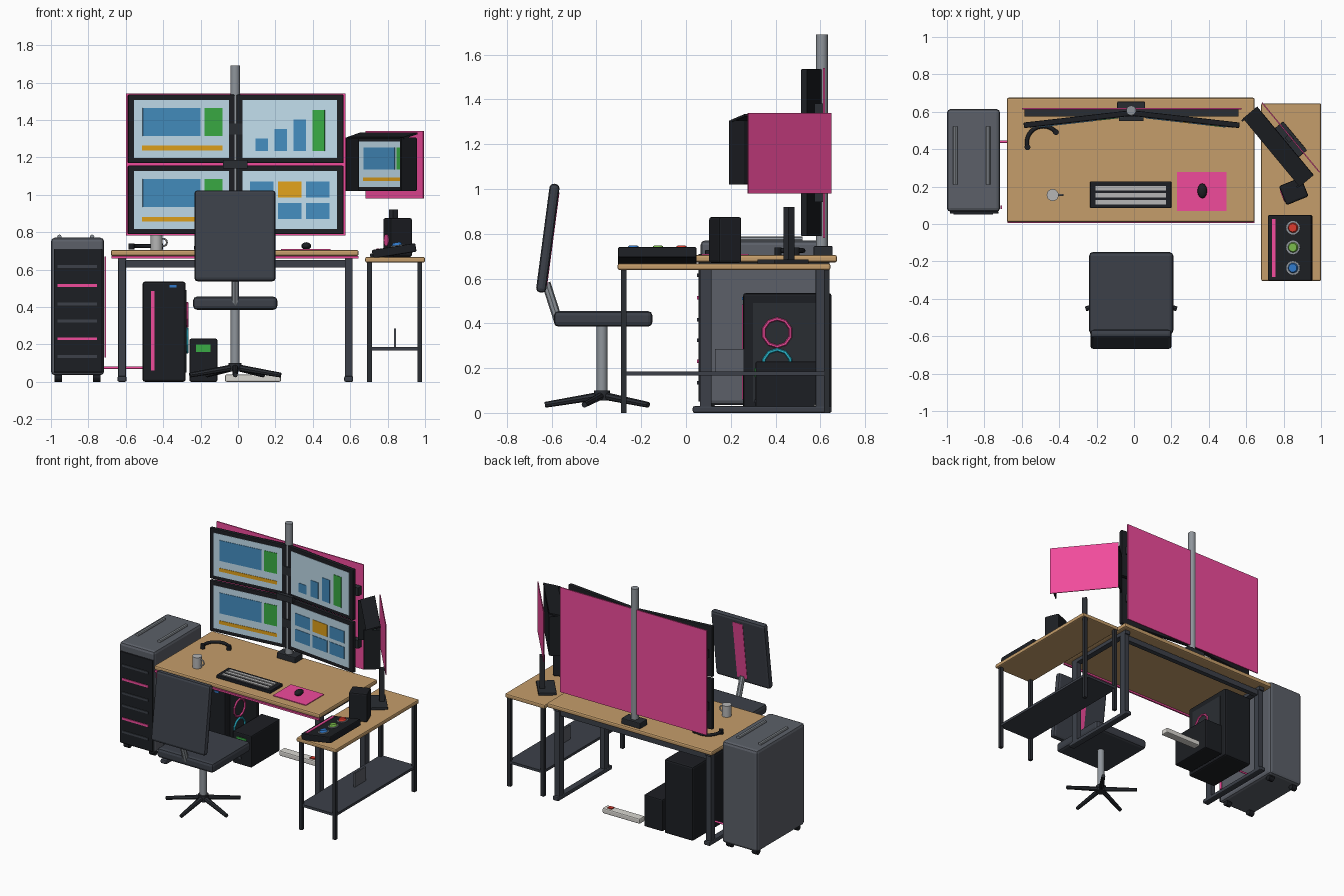
import bpy, bmesh
from math import radians, sin, cos, pi
from mathutils import Matrix, Vector, Euler

if "Cube" in bpy.data.objects:
    bpy.data.objects.remove(bpy.data.objects["Cube"])

HEX = dict(black="222428", dark="2e3136", slate="3e424a", rack="5c6068", metal="8e949a", light="b4b4b4",
           wood="c49c6a", pink="f04c9a", screen="c0dcec", blue="468cbe", green="3caa46", orange="e0a020",
           cyan="30c0d8", red="d83c30", lime="78b84c", azure="3478c8", white="d8d6d0")
mats = {}

def color(ob, key):
    if key not in mats:
        h = HEX[key]
        m = bpy.data.materials.new(key)
        m.diffuse_color = [(int(h[i:i + 2], 16) / 255) ** 2.2 for i in (0, 2, 4)] + [1]
        m.use_nodes = True
        m.node_tree.nodes["Principled BSDF"].inputs["Base Color"].default_value = m.diffuse_color
        mats[key] = m
    ob.data.materials.append(mats[key])
    return ob

def box(name, c, s, col, bev=0.0, rot=(0, 0, 0), M=Matrix()):
    """Box by centre, size and rotation in degrees, optionally inside frame M."""
    me = bpy.data.meshes.new(name)
    bm = bmesh.new()
    bmesh.ops.create_cube(bm, size=1, matrix=Matrix.Diagonal((*s, 1)))
    bm.to_mesh(me)
    bm.free()
    ob = bpy.data.objects.new(name, me)
    bpy.context.collection.objects.link(ob)
    ob.matrix_world = M @ Matrix.Translation(c) @ Euler([radians(a) for a in rot]).to_matrix().to_4x4()
    if bev:
        b = ob.modifiers.new("bevel", 'BEVEL')
        b.width, b.segments = bev, 2
    return color(ob, col)

def span(name, x0, x1, y0, y1, z0, z1, col, bev=0.0):
    return box(name, ((x0 + x1) / 2, (y0 + y1) / 2, (z0 + z1) / 2), (x1 - x0, y1 - y0, z1 - z0), col, bev)

def rod(name, p, q, r, col, n=16, r2=None):
    """Cylinder or cone between two points."""
    p, q = Vector(p), Vector(q)
    bpy.ops.mesh.primitive_cone_add(vertices=n, radius1=r, radius2=r if r2 is None else r2, depth=(q - p).length,
                                    location=(p + q) / 2, rotation=(q - p).to_track_quat('Z', 'Y').to_euler())
    ob = bpy.context.object
    ob.name = name
    if n > 8:
        bpy.ops.object.shade_smooth_by_angle()
    return color(ob, col)

def ring(name, loc, R, r, col, rot=(0, 0, 0), n=10, m=6):
    bpy.ops.mesh.primitive_torus_add(location=loc, rotation=rot, major_radius=R, minor_radius=r,
                                     major_segments=n, minor_segments=m)
    bpy.context.object.name = name
    return color(bpy.context.object, col)

def tube(name, pts, r, col):
    cu = bpy.data.curves.new(name, 'CURVE')
    cu.dimensions, cu.bevel_depth, cu.bevel_resolution, cu.use_fill_caps = '3D', r, 2, True
    s = cu.splines.new('POLY')
    s.points.add(len(pts) - 1)
    for pt, co in zip(s.points, pts):
        pt.co = (*co, 1)
    ob = bpy.data.objects.new(name, cu)
    bpy.context.collection.objects.link(ob)
    return color(ob, col)

# main desk with two end frames
span("desk_top", -.68, .645, .01, .675, .672, .705, "wood", .01)
span("desk_front_light", -.675, .645, .006, .018, .66, .673, "pink")
span("desk_back_rail", -.61, .58, .585, .62, .61, .65, "slate")
for side, x in (("left", -.62), ("right", .592)):
    for end, y in (("front", .088), ("back", .605)):
        span(f"desk_{side}_{end}_leg", x - .021, x + .021, y - .026, y + .026, .02, .65, "slate", .004)
    span(f"desk_{side}_top_rail", x - .021, x + .021, .06, .64, .645, .673, "slate")
    span(f"desk_{side}_foot", x - .024, x + .024, .03, .65, 0, .03, "slate", .008)

# equipment cabinet
span("cabinet", -1, -.716, .065, .615, .035, .77, "rack", .02)
span("cabinet_front", -.985, -.725, .055, .07, .05, .71, "black", .004)
for i, (z, c) in enumerate([(.615, "slate"), (.515, "pink"), (.415, "slate"), (.325, "slate"), (.23, "pink"), (.135, "slate")]):
    span(f"cabinet_slot_{i}", -.965, -.755, .05, .058, z - .008, z + .008, c)
for i, x in enumerate((-.955, -.78)):
    rod(f"cabinet_handle_{i}", (x, .21, .775), (x, .52, .775), .012, "metal", 8)
for x in (-.96, -.755):
    for y in (.11, .57):
        rod("cabinet_caster", (x - .02, y, .022), (x + .02, y, .022), .022, "black", 12)
span("cabinet_side_light", -.714, -.706, .08, .1, .13, .67, "pink")
tube("cabinet_cable", [(-.73, .44, .075), (-.5, .44, .075)], .007, "pink")

# computer tower
span("computer_case", -.51, -.28, .255, .65, 0, .535, "black", .012)
span("computer_front_light", -.466, -.446, .25, .258, .06, .485, "pink")
span("computer_button", -.365, -.33, .25, .258, .505, .517, "azure")
span("computer_side_window", -.283, -.276, .3, .6, .05, .49, "dark")
ring("fan_ring_top", (-.272, .407, .358), .062, .008, "pink", (0, pi / 2, 0))
ring("fan_ring_bottom", (-.272, .407, .22), .062, .008, "cyan", (0, pi / 2, 0))

# backup battery and power strip
span("battery_box", -.26, -.11, .31, .64, 0, .23, "black", .008)
span("battery_display", -.225, -.148, .305, .312, .16, .2, "green")
span("battery_button", -.21, -.19, .305, .312, .045, .06, "slate")
span("power_strip", -.07, .23, .57, .63, 0, .038, "white", .008)
span("power_switch", .165, .2, .585, .615, .036, .045, "red")

# monitors
def monitor(name, M, w, h, sw, sh, tiles):
    box(name + "_body", (0, 0, 0), (w, .03, h), "black", .006, M=M)
    box(name + "_screen", (0, -.015, 0), (sw, .004, sh), "screen", M=M)
    for i, (u0, u1, v0, v1, c) in enumerate(tiles):
        box(f"{name}_tile_{i}", (((u0 + u1) / 2 - .5) * sw, -.0175, ((v0 + v1) / 2 - .5) * sh),
            ((u1 - u0) * sw, .005, (v1 - v0) * sh), c, M=M)

panes = [(.09, .7, .38, .86, "blue"), (.74, .93, .38, .86, "green"), (.08, .93, .13, .21, "orange")]
bars = [(.14 + .2 * i, .27 + .2 * i, .12, (.33, .5, .66, .83)[i], "green" if i == 3 else "blue") for i in range(4)]
cards = [(.08 + .295 * i, .33 + .295 * i, v, v + .28, "orange" if (i, v) == (1, .54) else "blue")
         for i in range(3) for v in (.54, .17)]
for side, s in (("left", -1), ("right", 1)):
    for row, z in (("top", 1.352), ("bottom", .972)):
        tiles = panes if s < 0 else bars if row == "top" else cards
        M = Matrix.Translation((-.0125 + s * .291, .56, z)) @ Matrix.Rotation(radians(-6.5 * s), 4, 'Z')
        monitor(f"{side}_{row}_monitor", M, .575, .366, .51, .31, tiles)
span("monitor_back_light", -.6, .575, .612, .62, .782, 1.54, "pink")
for row, z in (("top", 1.352), ("bottom", .972)):
    span(f"monitor_{row}_rail", -.585, .56, .574, .613, z - .03, z + .03, "dark")
rod("monitor_pole", (-.015, .607, .7), (-.015, .607, 1.69), .026, "metal", 20)
span("monitor_pole_base", -.09, .06, .57, .655, .7, .745, "dark", .006)
span("monitor_center_joint", -.08, .05, .55, .61, 1.14, 1.185, "dark")

# side table
span("side_table_top", .68, 1, -.305, .645, .638, .667, "wood", .008)
span("side_table_shelf", .695, .98, -.285, .64, .167, .185, "slate")
for x in (.703, .971):
    for y in (-.278, .628):
        span("side_table_leg", x - .0125, x + .0125, y - .0125, y + .0125, 0, .64, "dark")
span("shelf_plate", .835, .845, .13, .26, .185, .285, "rack")

# hooded side monitor on its stand
yaw = Matrix.Rotation(radians(-50.4), 4, 'Z')
S = Matrix.Translation((.798, .435, 1.163)) @ yaw
monitor("side_monitor", S, .468, .285, .43, .245, panes)
for s in (-1, 1):
    box("hood_side", (s * .23, -.047, 0), (.01, .1, .285), "black", M=S)
box("hood_top", (0, -.034, .153), (.475, .1, .01), "black", rot=(15, 0, 0), M=S)
box("side_back_light", (0, 0, 0), (.482, .006, .36), "pink", M=Matrix.Translation((.838, .463, 1.16)) @ yaw)
box("side_stand_base", (0, 0, 0), (.2, .12, .02), "dark", .004, M=Matrix.Translation((.815, .433, .676)) @ yaw)
box("side_stand_post", (0, 0, 0), (.035, .035, .25), "dark", M=Matrix.Translation((.831, .459, .795)) @ yaw)

# speaker
P = Matrix.Translation((.854, .175, .772)) @ Matrix.Rotation(radians(22), 4, 'Z')
box("speaker", (0, 0, 0), (.128, .11, .205), "black", .01, M=P)
rod("speaker_cone", P @ Vector((-.06, 0, -.015)), P @ Vector((-.068, 0, -.015)), .032, "pink")

# tilted control pad with three knobs
C = Matrix.Translation((.835, -.128, .7)) @ Matrix.Rotation(radians(-9), 4, 'Y')
box("control_pad", (0, 0, 0), (.235, .35, .046), "black", .006, M=C)
box("control_pad_light", (-.085, 0, .023), (.02, .31, .006), "pink", M=C)
for c, y in (("red", .108), ("lime", .003), ("azure", -.107)):
    rod("knob_collar", C @ Vector((.02, y, .02)), C @ Vector((.02, y, .028)), .037, "metal")
    rod("knob_" + c, C @ Vector((.02, y, .026)), C @ Vector((.02, y, .042)), .028, c, r2=.022)

# desk items
span("keyboard", -.235, .2, .085, .228, .705, .728, "black", .005)
for i, y in enumerate((.115, .155, .19)):
    span(f"key_row_{i}", -.205, .17, y - .012, y + .012, .726, .734, "light")
span("mouse_pad", .23, .495, .07, .278, .704, .71, "pink")
bpy.ops.mesh.primitive_uv_sphere_add(segments=12, ring_count=8, location=(.365, .177, .726))
mouse = color(bpy.context.object, "black")
mouse.name, mouse.scale = "mouse", (.026, .04, .02)
bpy.ops.object.shade_smooth_by_angle()
rod("mug", (-.435, .155, .705), (-.435, .155, .785), .032, "light", 20)
ring("mug_handle", (-.4, .155, .745), .02, .005, "light", (pi / 2, 0, 0), 14)
arc = [(-.485 + .088 * cos(radians(a)), .435 + .088 * sin(radians(a)), .725) for a in range(40, 200, 12)]
tube("headband", arc, .011, "black")
for p in (arc[0], arc[-1]):
    rod("ear_cushion", (p[0], p[1], .706), (p[0], p[1], .738), .016, "black", 12)

# office chair facing the desk
cx, cy = -.015, -.375
box("seat", (cx, -.37, .42), (.45, .44, .07), "slate", .02)
B = Matrix.Translation((cx - .001, -.617, .78)) @ Matrix.Rotation(radians(-7.5), 4, 'X')
box("backrest", (0, 0, 0), (.435, .045, .49), "slate", .018, M=B)
box("backrest_stripe", (0, .022, 0), (.08, .006, .42), "pink", M=B)
rod("backrest_bracket", (cx, -.625, .58), (cx, -.57, .41), .02, "metal", 8)
rod("chair_post", (cx, cy, .06), (cx, cy, .39), .024, "metal")
rod("chair_hub", (cx, cy, .055), (cx, cy, .1), .035, "dark")
for i in range(5):
    a = radians(-90 + 72 * i)
    rod(f"chair_arm_{i}", (cx, cy, .078), (cx + .255 * cos(a), cy + .255 * sin(a), .036), .018, "dark", 8, .013)
